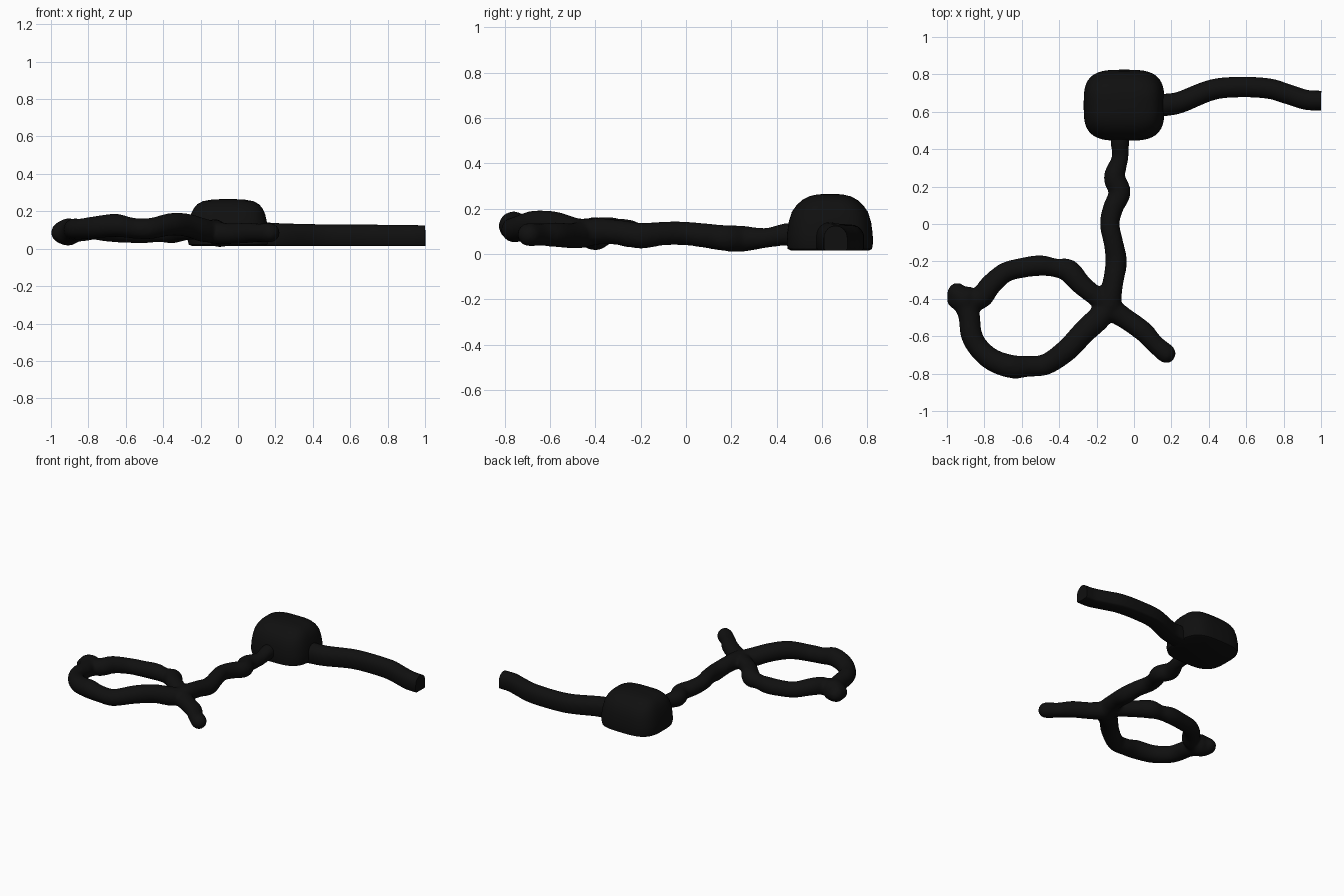
import bpy, bmesh, math
from mathutils import Vector

if "Cube" in bpy.data.objects:
    bpy.data.objects.remove(bpy.data.objects["Cube"])

black = bpy.data.materials.new("soft black")
black.diffuse_color = (0.005, 0.005, 0.005, 1)
black.use_nodes = True
black.node_tree.nodes["Principled BSDF"].inputs["Base Color"].default_value = black.diffuse_color


def finish(bm, name, angle=None):
    bmesh.ops.recalc_face_normals(bm, faces=bm.faces)
    mesh = bpy.data.meshes.new(name)
    bm.to_mesh(mesh)
    bm.free()
    mesh.materials.append(black)
    ob = bpy.data.objects.new(name, mesh)
    bpy.context.collection.objects.link(ob)
    for p in mesh.polygons:
        p.use_smooth = True
    if angle:
        bpy.ops.object.select_all(action='DESELECT')
        bpy.context.view_layer.objects.active = ob
        ob.select_set(True)
        bpy.ops.object.shade_smooth_by_angle(angle=math.radians(angle))
    return ob


def loft(bm, rings):
    loops = [[bm.verts.new(p) for p in ring] for ring in rings]
    n = len(loops[0])
    for a, b in zip(loops, loops[1:]):
        for i in range(n):
            j = (i + 1) % n
            bm.faces.new((a[i], a[j], b[j], b[i]))
    bm.faces.new(loops[0][::-1])
    bm.faces.new(loops[-1])


def spline(pts, steps=6):
    """Catmull-Rom through (x, y, z, radius) points."""
    p = [Vector(q) for q in pts]
    p = [p[0] * 2 - p[1]] + p + [p[-1] * 2 - p[-2]]
    out = []
    for a, b, c, d in zip(p, p[1:], p[2:], p[3:]):
        for s in range(steps):
            t = s / steps
            out.append(0.5 * (2 * b + (c - a) * t + (2 * a - 5 * b + 4 * c - d) * t * t
                              + (3 * b - a - 3 * c + d) * t ** 3))
    return out + [p[-2]]


def sweep(bm, pts, section):
    path = spline(pts)
    rings = []
    for i, q in enumerate(path):
        t = path[min(i + 1, len(path) - 1)] - path[max(i - 1, 0)]
        side = Vector((t.y, -t.x, 0)).normalized()
        rings.append([q.xyz + (side * u + Vector((0, 0, v))) * q.w for u, v in section])
    loft(bm, rings)


# rounded housing: superellipse rings (half x, half y, z)
profile = [(.195, .172, .015), (.210, .186, .022), (.216, .190, .045), (.215, .189, .09),
           (.208, .182, .14), (.198, .168, .185), (.184, .147, .215), (.165, .122, .238),
           (.135, .092, .254), (.09, .058, .262), (.035, .02, .265)]


def superellipse(hx, hy, z, e=2 / 3.3, n=64):
    ring = []
    for i in range(n):
        a = 2 * math.pi * i / n
        c, s = math.cos(a), math.sin(a)
        ring.append((-.053 + hx * math.copysign(abs(c) ** e, c),
                     .635 + hy * math.copysign(abs(s) ** e, s), z))
    return ring


bm = bmesh.new()
loft(bm, [superellipse(*p) for p in profile])
finish(bm, "housing", 50)

# flat-bottomed cable
arch = [(-.85, 0), (.85, 0), (1, .15)] + [
    (math.cos(a), 1.05 + 1.05 * math.sin(a))
    for a in [math.pi * k / 12 for k in range(13)]] + [(-1, .15)]
bm = bmesh.new()
sweep(bm, [(.10, .63, .015, .06), (.17, .637, .015, .059), (.25, .652, .015, .057),
           (.42, .718, .015, .055), (.57, .732, .015, .054), (.72, .724, .015, .054),
           (.82, .695, .015, .053), (.92, .664, .015, .053), (1.0, .66, .015, .052)], arch)
finish(bm, "cable", 50)

# lumpy cord: stem, loop, loop knob and tail fused into one skin
circle = [(math.cos(2 * math.pi * k / 20), math.sin(2 * math.pi * k / 20)) for k in range(20)]
stem = [(-.075, .50, .085, .055), (-.075, .43, .085, .050), (-.075, .35, .07, .045),
        (-.105, .25, .067, .058), (-.075, .17, .07, .058), (-.11, .09, .08, .055),
        (-.13, 0, .09, .053), (-.11, -.1, .09, .053), (-.095, -.2, .08, .058),
        (-.11, -.3, .095, .056), (-.123, -.38, .10, .058), (-.13, -.45, .09, .065)]
tail = [(-.19, -.43, .09, .05), (-.12, -.46, .085, .06), (-.04, -.51, .08, .056),
        (.05, -.575, .085, .055), (.11, -.64, .085, .050), (.175, -.695, .085, .052),
        (.20, -.715, .085, .038), (.212, -.724, .085, .015)]
lower = [(-.12, -.43, .09, .055), (-.19, -.505, .10, .065), (-.27, -.58, .125, .063),
         (-.36, -.675, .13, .061), (-.47, -.75, .108, .057), (-.56, -.76, .11, .056),
         (-.65, -.763, .125, .063), (-.76, -.725, .115, .060), (-.84, -.65, .105, .057),
         (-.872, -.58, .105, .058), (-.88, -.5, .10, .058), (-.90, -.42, .09, .066)]
knob = [(-.85, -.43, .09, .05), (-.90, -.405, .09, .075), (-.94, -.37, .087, .062),
        (-.945, -.34, .085, .045), (-.945, -.315, .085, .018)]
knob_side = [(-.89, -.42, .09, .05), (-.945, -.405, .088, .055), (-.98, -.40, .086, .04),
             (-.997, -.395, .085, .015)]
upper = [(-.90, -.41, .09, .055), (-.82, -.395, .10, .060), (-.77, -.33, .105, .058),
         (-.69, -.26, .09, .054), (-.60, -.235, .085, .054), (-.50, -.222, .085, .056),
         (-.42, -.235, .085, .050), (-.35, -.25, .09, .062), (-.28, -.325, .10, .056),
         (-.20, -.39, .10, .053), (-.12, -.45, .09, .056)]
bm = bmesh.new()
for strand in (stem, tail, lower, knob, knob_side, upper):
    sweep(bm, strand, circle)
cord = finish(bm, "looped_cord")
remesh = cord.modifiers.new("fuse", 'REMESH')
remesh.mode = 'VOXEL'
remesh.voxel_size = .011
remesh.use_smooth_shade = True
smooth = cord.modifiers.new("soften", 'SMOOTH')
smooth.factor = .5
smooth.iterations = 10
